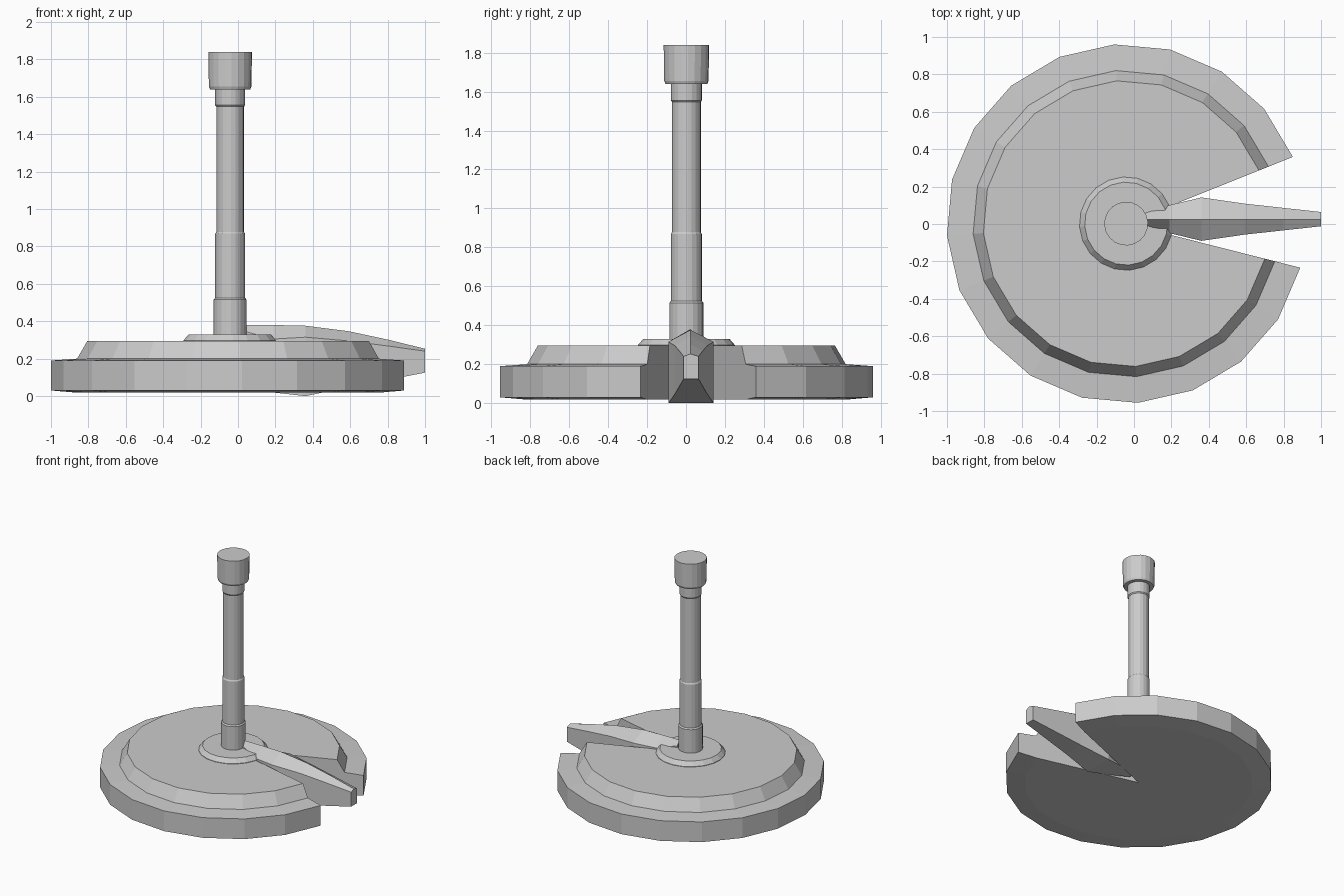
import bpy, bmesh, math

if "Cube" in bpy.data.objects:
    bpy.data.objects.remove(bpy.data.objects["Cube"])

CX, CY = -0.042, 0.002   # common axis of the round parts
SIDES = 20
PHASE = 21.8             # angle of the first corner, degrees


def finish(name, bm):
    bmesh.ops.remove_doubles(bm, verts=bm.verts, dist=1e-5)
    bmesh.ops.recalc_face_normals(bm, faces=bm.faces)
    me = bpy.data.meshes.new(name)
    bm.to_mesh(me)
    bm.free()
    ob = bpy.data.objects.new(name, me)
    bpy.context.collection.objects.link(ob)
    return ob


def lathe(name, profile, missing=0):
    """Turn an (r, z) profile that starts and ends on the axis; 'missing' leaves out sectors."""
    bm = bmesh.new()
    steps = SIDES - missing
    rings = []
    for i in range(steps + 1):
        a = math.radians(PHASE + i * 360 / SIDES)
        rings.append([bm.verts.new((CX + r * math.cos(a), CY + r * math.sin(a), z))
                      for r, z in profile])
    for a, b in zip(rings, rings[1:]):
        for j in range(len(profile) - 1):
            quad = [a[j], b[j], b[j + 1], a[j + 1]]
            if profile[j][0] == 0:
                quad.remove(b[j])
            if profile[j + 1][0] == 0:
                quad.remove(b[j + 1])
            bm.faces.new(quad)
    if missing:
        bm.faces.new(rings[0])
        bm.faces.new(rings[-1])
    return finish(name, bm)


# stepped base disc with an open wedge
lathe("base_disc", [(0, 0.018), (0.82, 0.018), (0.96, 0.03), (0.96, 0.19),
                    (0.82, 0.20), (0.765, 0.295), (0, 0.295)], missing=2)

# raised collar around the post
lathe("collar", [(0, 0.285), (0.25, 0.285), (0.25, 0.298), (0.222, 0.33), (0, 0.33)])

# post with stepped sleeves
lathe("post", [(0, 0.30), (0.088, 0.30), (0.088, 0.515), (0.080, 0.525),
               (0.080, 0.868), (0.074, 0.878), (0.074, 1.547), (0.080, 1.555),
               (0.080, 1.65), (0, 1.65)])

# cap on the post
lathe("post_cap", [(0, 1.64), (0.108, 1.64), (0.114, 1.655), (0.117, 1.84), (0, 1.84)])

# pedal: pentagonal sections (x, half width, bottom z, shoulder z, ridge z)
sections = [(0.04, 0.025, 0.035, 0.345, 0.38),
            (0.19, 0.075, 0.019, 0.305, 0.38),
            (0.36, 0.116, 0.000, 0.315, 0.376),
            (0.59, 0.083, 0.047, 0.295, 0.347),
            (0.80, 0.060, 0.087, 0.268, 0.302),
            (1.00, 0.038, 0.125, 0.240, 0.253)]
bm = bmesh.new()
rings = []
for x, w, bot, sh, top in sections:
    y = 0.026
    rings.append([bm.verts.new(p) for p in ((x, y - w, bot), (x, y + w, bot), (x, y + w, sh),
                                            (x, y - 0.003, top), (x, y - w, sh))])
for a, b in zip(rings, rings[1:]):
    for j in range(5):
        k = (j + 1) % 5
        bm.faces.new((a[j], a[k], b[k], b[j]))
bm.faces.new(rings[0])
bm.faces.new(rings[-1])
finish("pedal", bm)
